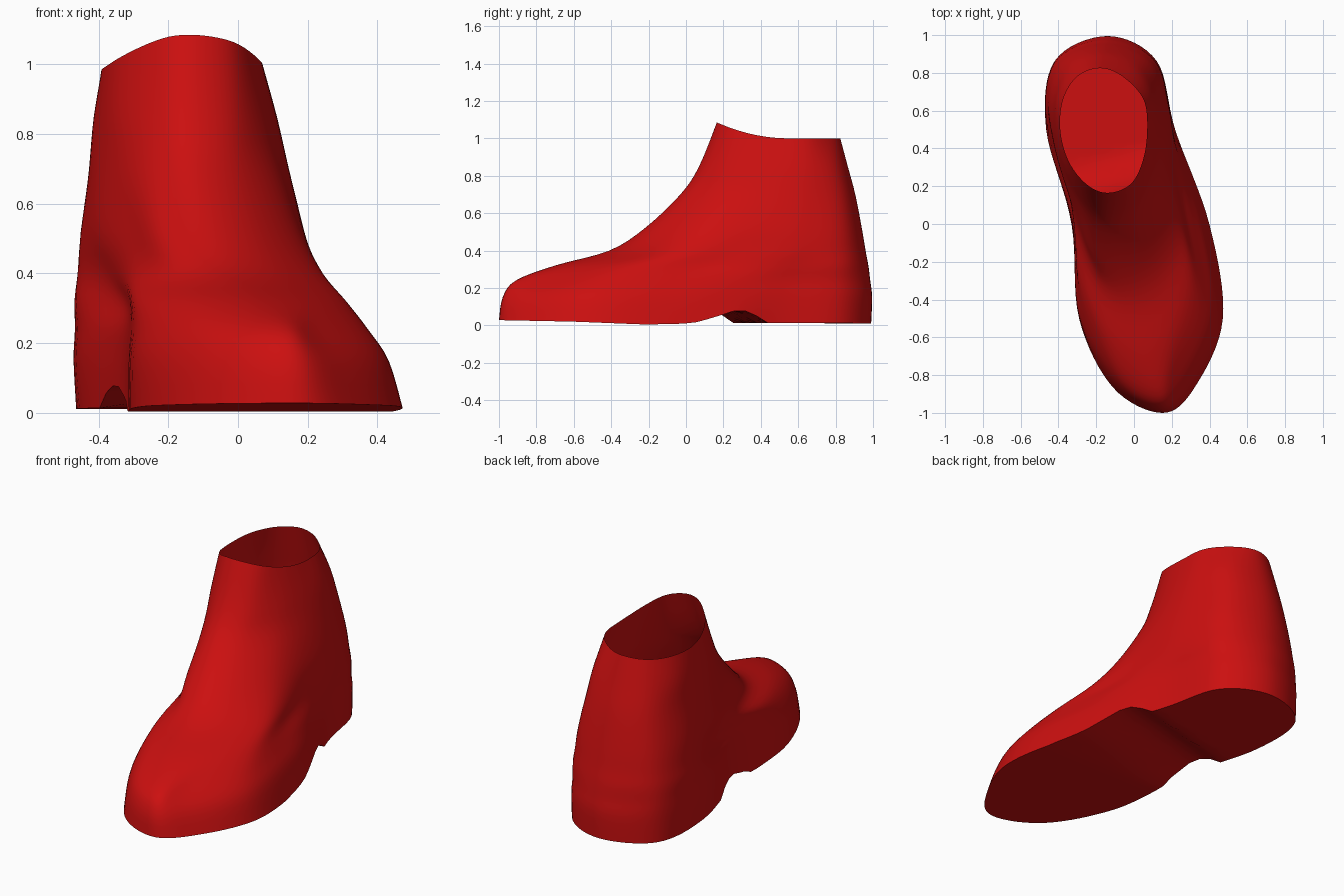
import bpy, bmesh, math
from mathutils import Vector

if "Cube" in bpy.data.objects:
    bpy.data.objects.remove(bpy.data.objects["Cube"])

# Horizontal sections: height, front y, back y, front x, back x,
# then five left and five right x positions running toe to heel
SECTIONS = [
    (0.02, -1.00, 0.99, .15, -.14, -.11, -.29, -.33, -.455, -.42, .32, .47, .40, .22, .12),
    (0.15, -0.98, 0.995, .14, -.14, -.10, -.29, -.33, -.465, -.42, .28, .43, .36, .21, .12),
    (0.24, -0.91, 0.985, .12, -.14, -.10, -.28, -.33, -.46, -.42, .22, .37, .31, .20, .115),
    (0.32, -0.70, 0.975, .05, -.15, -.14, -.29, -.33, -.465, -.41, .20, .31, .25, .195, .11),
    (0.40, -0.41, 0.96, -.02, -.15, -.17, -.29, -.37, -.46, -.39, .13, .24, .215, .185, .09),
    (0.52, -0.22, 0.94, -.08, -.16, -.22, -.31, -.41, -.45, -.37, .06, .17, .19, .165, .07),
    (0.70, -0.03, 0.905, -.13, -.17, -.24, -.34, -.415, -.42, -.34, 0, .105, .145, .125, .03),
    (0.85, 0.07, 0.865, -.14, -.175, -.25, -.35, -.405, -.405, -.32, -.01, .075, .11, .095, 0),
    (1.00, 0.165, 0.825, -.14, -.18, -.25, -.345, -.39, -.375, -.30, -.02, .045, .07, .05, -.06),
]
# Underside height along the length, with the raised arch ahead of the heel
SOLE = [(-1.1, .03), (-.6, .02), (-.2, .004), (0, .012), (.15, .05), (.22, .075),
        (.31, .078), (.36, .06), (.43, .014), (1.2, .01)]
SUB, STEPS, ACROSS = 8, 4, 10


def catmull(a, b, c, d, t):
    return 0.5 * (2 * b + (c - a) * t + (2 * a - 5 * b + 4 * c - d) * t * t
                  + (3 * b - a - 3 * c + d) * t ** 3)


def sole_height(x, y):
    s = y - 0.28 * (x - 0.25)      # the heel front runs at a slant
    s = max(-1.09, min(1.19, s)) if y > -0.1 else y
    for (y0, z0), (y1, z1) in zip(SOLE, SOLE[1:]):
        if y0 <= s <= y1:
            return z0 + (z1 - z0) * (s - y0) / (y1 - y0)
    return 0.01


def section_ring(sec, level):
    """Closed smooth ring: toe, right side, heel, left side."""
    z, yf, yb, xf, xb = sec[:5]
    left, right = sec[5:10], sec[10:15]
    ys = [yf + (yb - yf) * (1 - math.cos(math.radians(30 * k))) / 2 for k in range(7)]
    ctrl = [Vector((xf, yf, z))]
    ctrl += [Vector((right[k], ys[k + 1], z)) for k in range(5)]
    ctrl += [Vector((xb, yb, z))]
    ctrl += [Vector((left[k], ys[k + 1], z)) for k in reversed(range(5))]
    n = len(ctrl)
    ring = [catmull(ctrl[i - 1], ctrl[i], ctrl[(i + 1) % n], ctrl[(i + 2) % n], j / SUB)
            for i in range(n) for j in range(SUB)]
    for p in ring:
        if level == 0:
            p.z = sole_height(p.x, p.y)
        elif level == len(SECTIONS) - 1:   # collar rises to the front
            p.z += 0.085 * (max(0, 0.55 - p.y) / 0.385) ** 2
            p.z -= 0.015 * max(0, -0.2 - p.x) / 0.19
    return ring


rings = [section_ring(s, i) for i, s in enumerate(SECTIONS)]
count = len(rings[0])

bm = bmesh.new()
# Upper: smooth loft through all sections
rows = []
last = len(rings) - 1
for i in range(last):
    for s in range(STEPS):
        a, d = rings[max(i - 1, 0)], rings[min(i + 2, last)]
        rows.append([bm.verts.new(catmull(a[k], rings[i][k], rings[i + 1][k], d[k], s / STEPS))
                     for k in range(count)])
rows.append([bm.verts.new(p) for p in rings[last]])
for lo, hi in zip(rows, rows[1:]):
    for k in range(count):
        m = (k + 1) % count
        bm.faces.new((lo[k], lo[m], hi[m], hi[k]))

# Sole: strips running from the left edge to the right edge
edge = rows[0]
strips = []
for k in range(1, count // 2):
    l, r = edge[count - k], edge[k]
    strip = [l]
    for j in range(1, ACROSS):
        p = l.co.lerp(r.co, j / ACROSS)
        p.z = sole_height(p.x, p.y)
        strip.append(bm.verts.new(p))
    strips.append(strip + [r])
for a, b in zip(strips, strips[1:]):
    for j in range(ACROSS):
        bm.faces.new((a[j], b[j], b[j + 1], a[j + 1]))
for j in range(ACROSS):
    bm.faces.new((edge[0], strips[0][j], strips[0][j + 1]))
    bm.faces.new((edge[count // 2], strips[-1][j + 1], strips[-1][j]))
bmesh.ops.recalc_face_normals(bm, faces=bm.faces)
# Outward check: sole faces must point down
bm.normal_update()
if sum(f.normal.z * f.calc_area() for f in bm.faces if f.calc_center_median().z < 0.1) > 0:
    bmesh.ops.reverse_faces(bm, faces=bm.faces)

mesh = bpy.data.meshes.new("ankle_boot")
bm.to_mesh(mesh)
bm.free()
boot = bpy.data.objects.new("ankle_boot", mesh)
bpy.context.collection.objects.link(boot)

red = bpy.data.materials.new("deep red")
red.diffuse_color = (0.6, 0.005, 0.005, 1)
red.use_nodes = True
red.node_tree.nodes["Principled BSDF"].inputs["Base Color"].default_value = red.diffuse_color
mesh.materials.append(red)

bpy.context.view_layer.objects.active = boot
boot.select_set(True)
bpy.ops.object.shade_smooth_by_angle(angle=math.radians(40))
